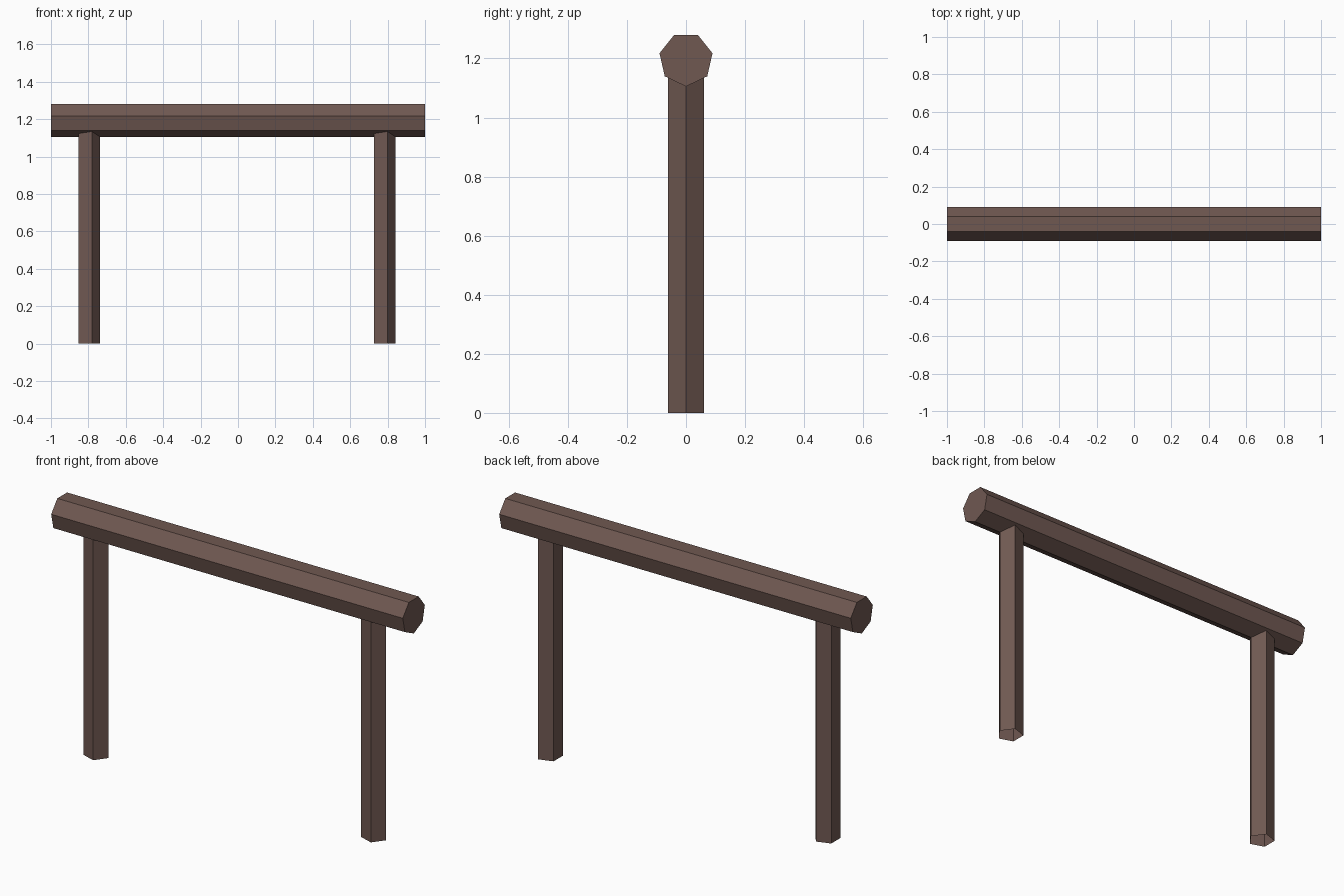
import bpy, bmesh, math
from mathutils import Matrix, Vector

if "Cube" in bpy.data.objects:
    bpy.data.objects.remove(bpy.data.objects["Cube"])

wood = bpy.data.materials.new("dark_brown_wood")
wood.diffuse_color = (0.16, 0.098, 0.083, 1)
wood.use_nodes = True
wood.node_tree.nodes["Principled BSDF"].inputs["Base Color"].default_value = wood.diffuse_color


def prism(name, sides, radius, length, matrix, capped):
    """Flat-sided prism along local z, first corner on local +x."""
    bm = bmesh.new()
    ring = [bm.verts.new((radius * math.cos(2 * math.pi * i / sides),
                          radius * math.sin(2 * math.pi * i / sides),
                          -length / 2)) for i in range(sides)]
    top = [bm.verts.new(v.co + Vector((0, 0, length))) for v in ring]
    for i in range(sides):
        j = (i + 1) % sides
        bm.faces.new((ring[i], ring[j], top[j], top[i]))
    if capped:
        bm.faces.new(ring[::-1])
        bm.faces.new(top)
    bm.transform(matrix)
    mesh = bpy.data.meshes.new(name)
    bm.to_mesh(mesh)
    bm.free()
    mesh.materials.append(wood)
    obj = bpy.data.objects.new(name, mesh)
    bpy.context.collection.objects.link(obj)
    return obj


# Seven-sided horizontal log, one corner pointing down
prism("rail_log", 7, 0.092, 2.0,
      Matrix.Translation((0, 0, 1.197)) @ Matrix.Rotation(math.pi / 2, 4, 'Y'), True)

# Five-sided open-ended posts, running up into the log
POST_TOP = 1.18
for name, x in (("left_post", -0.801), ("right_post", 0.779)):
    prism(name, 5, 0.064, POST_TOP, Matrix.Translation((x, 0, POST_TOP / 2)), False)
